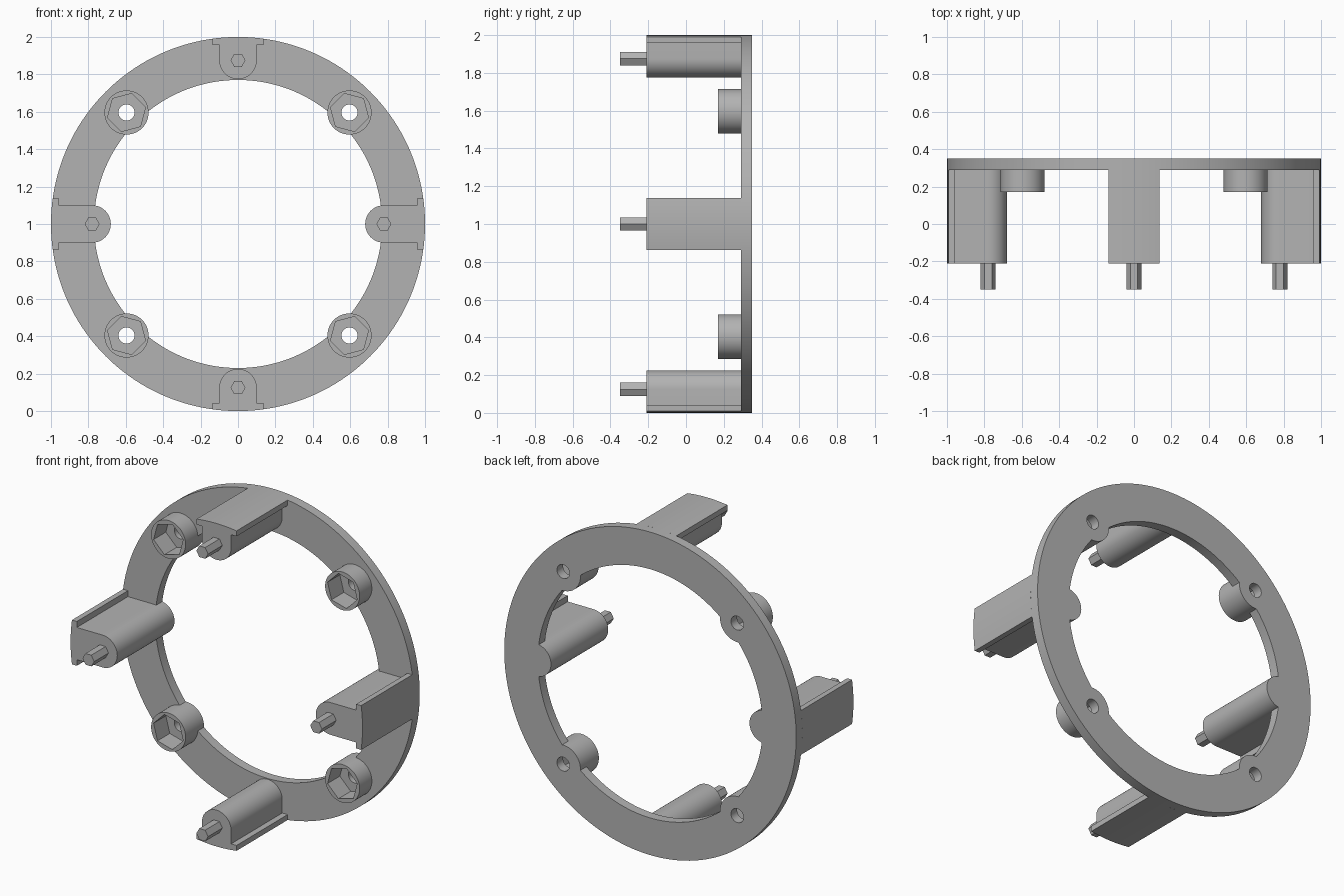
import bpy, bmesh
from math import pi, sin, cos, asin

if "Cube" in bpy.data.objects:
    bpy.data.objects.remove(bpy.data.objects["Cube"])

grey = bpy.data.materials.new("plain grey")
grey.use_nodes = True
colour = (0.45, 0.45, 0.45, 1)
grey.diffuse_color = colour
grey.node_tree.nodes["Principled BSDF"].inputs["Base Color"].default_value = colour

CENTRE_Z = 1.0
BACK, PLATE, BOSS_FRONT, POST_FRONT, PEG_FRONT = 0.35, 0.29, 0.17, -0.21, -0.35


def arc(cx, cz, r, start, end, n):
    return [(cx + r * cos(start + (end - start) * i / n),
             cz + r * sin(start + (end - start) * i / n)) for i in range(n + 1)]


def circle(cx, cz, r, n, turn=0):
    return arc(cx, cz, r, turn, turn + 2 * pi, n)[:-1]


def prism(name, outline, front, back, turn=0):
    """Extrude an x-z outline along y, turned about the ring's axis."""
    bm = bmesh.new()
    c, s = cos(turn), sin(turn)
    face = bm.faces.new([bm.verts.new((x * c - z * s, front, x * s + z * c + CENTRE_Z))
                         for x, z in outline])
    moved = bmesh.ops.extrude_face_region(bm, geom=[face])["geom"]
    verts = [v for v in moved if isinstance(v, bmesh.types.BMVert)]
    bmesh.ops.translate(bm, vec=(0, back - front, 0), verts=verts)
    bmesh.ops.recalc_face_normals(bm, faces=bm.faces)
    mesh = bpy.data.meshes.new(name)
    bm.to_mesh(mesh)
    bm.free()
    mesh.materials.append(grey)
    obj = bpy.data.objects.new(name, mesh)
    bpy.context.collection.objects.link(obj)
    return obj


def activate(obj):
    bpy.ops.object.select_all(action="DESELECT")
    obj.select_set(True)
    bpy.context.view_layer.objects.active = obj


def combine(obj, other, operation):
    activate(obj)
    mod = obj.modifiers.new("combine", "BOOLEAN")
    mod.operation, mod.object, mod.solver = operation, other, "EXACT"
    bpy.ops.object.modifier_apply(modifier=mod.name)
    bpy.data.objects.remove(other)


def smooth(obj):
    activate(obj)
    bpy.ops.object.shade_smooth_by_angle(angle=pi / 6)


# Ring plate
ring = prism("ring_plate", circle(0, 0, 1, 160), PLATE, BACK)
combine(ring, prism("opening", circle(0, 0, 0.77, 160), 0, 1), "DIFFERENCE")

# Round ends of the side posts carry through the plate
for side in (-1, 1):
    combine(ring, prism("post_end", circle(0.78 * side, 0, 0.1, 48), PLATE, BACK), "UNION")

# Bosses with hexagonal nut pockets and bolt holes
corners = [pi / 4 + k * pi / 2 for k in range(4)]
for a in corners:
    combine(ring, prism("boss", circle(0.843, 0, 0.118, 64), BOSS_FRONT, BACK, a), "UNION")
for a in corners:
    combine(ring, prism("pocket", circle(0.843, 0, 0.105, 6), 0, PLATE, a), "DIFFERENCE")
    combine(ring, prism("hole", circle(0.843, 0, 0.043, 32), 0, 1, a), "DIFFERENCE")
smooth(ring)

# Posts with an outer flange and a rounded inner end, each with a hexagonal peg
HALF, FLANGE, STEM = 0.137, 0.957, 0.1
edge = asin(HALF)
posts = {"left": (0, 0.78), "top": (pi / 2, 0.875),
         "right": (pi, 0.78), "bottom": (-pi / 2, 0.875)}
for name, (turn, reach) in posts.items():
    outline = (arc(0, 0, 1, -edge, edge, 12)
               + [(FLANGE, HALF), (FLANGE, STEM)]
               + arc(reach, 0, STEM, pi / 2, 3 * pi / 2, 24)
               + [(FLANGE, -STEM), (FLANGE, -HALF)])
    smooth(prism(name + "_post", outline, POST_FRONT, PLATE, turn))
    prism(name + "_peg", circle(reach, 0, 0.04, 6, -turn), PEG_FRONT, POST_FRONT, turn)
